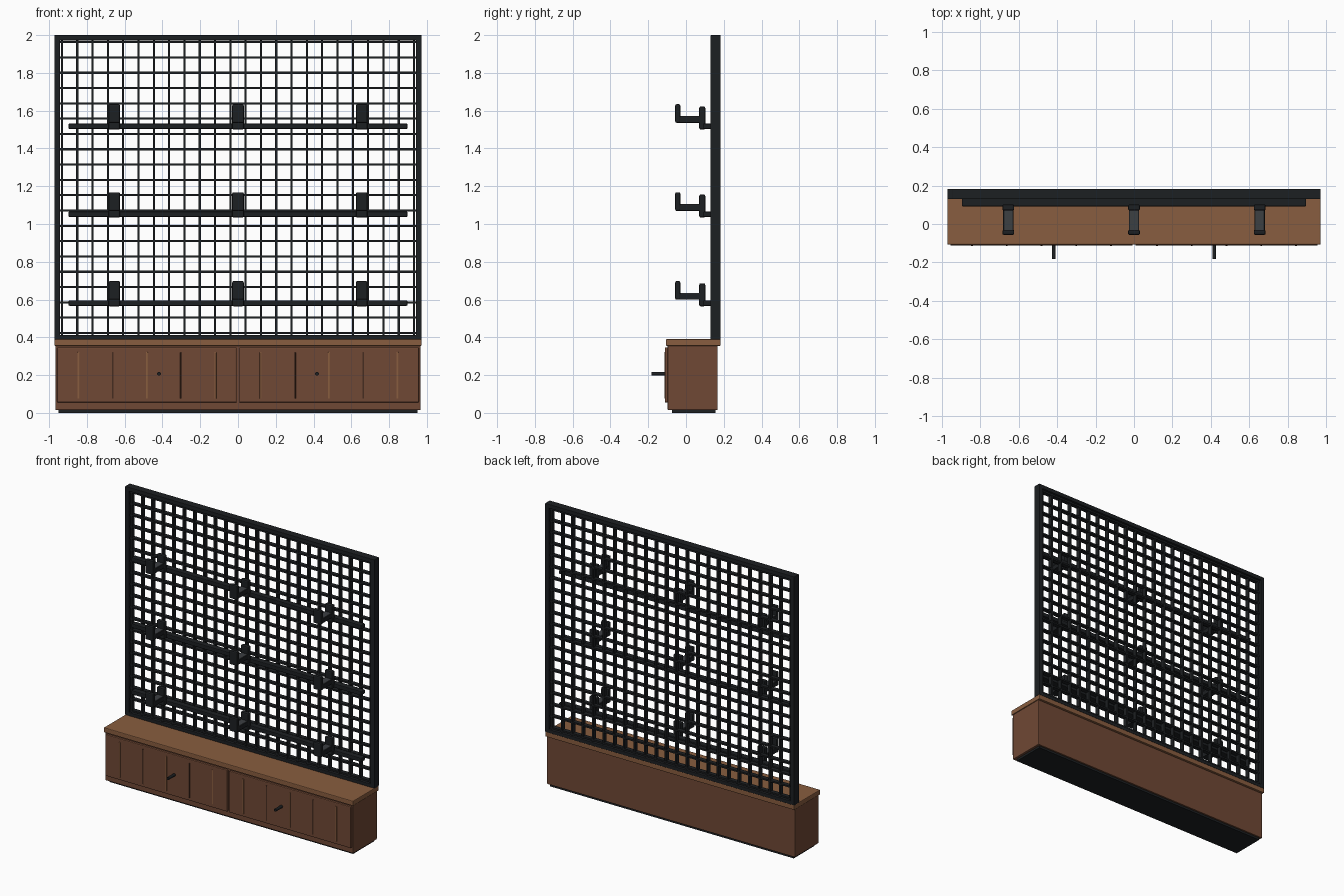
import bpy
import math

if "Cube" in bpy.data.objects:
    bpy.data.objects.remove(bpy.data.objects["Cube"])


def material(name, rgb):
    m = bpy.data.materials.new(name)
    m.diffuse_color = (*rgb, 1)
    m.use_nodes = True
    m.node_tree.nodes["Principled BSDF"].inputs["Base Color"].default_value = m.diffuse_color
    return m


BLACK = material("black_metal", (0.012, 0.014, 0.016))
PAD = material("dark_grey_rubber", (0.045, 0.05, 0.055))
WOOD = material("dark_wood", (0.16, 0.065, 0.035))
TOP = material("light_wood", (0.25, 0.11, 0.05))
GROOVE = material("groove_wood", (0.06, 0.025, 0.014))


def box(name, x, y, z, mat, bevel=0.0):
    """Box from (min, max) ranges, optionally with rounded edges."""
    bpy.ops.mesh.primitive_cube_add(size=1, location=[(r[0] + r[1]) / 2 for r in (x, y, z)])
    o = bpy.context.object
    o.name = name
    o.scale = [r[1] - r[0] for r in (x, y, z)]
    bpy.ops.object.transform_apply(location=False, rotation=False, scale=True)
    o.data.materials.append(mat)
    if bevel:
        b = o.modifiers.new("bevel", "BEVEL")
        b.width = bevel
        b.segments = 2
    return o


def repeat(o, axis, step, count):
    a = o.modifiers.new("array", "ARRAY")
    a.count = count
    a.use_relative_offset = False
    a.use_constant_offset = True
    offset = [0, 0, 0]
    offset[axis] = step
    a.constant_offset_displace = offset


# cabinet
box("plinth", (-0.95, 0.95), (-0.075, 0.157), (0, 0.025), BLACK)
box("cabinet_body", (-0.967, 0.967), (-0.097, 0.168), (0.015, 0.357), WOOD, 0.005)
box("cabinet_top", (-0.972, 0.972), (-0.107, 0.183), (0.355, 0.39), TOP, 0.005)

# doors with vertical strips and a peg handle
for side, label in ((-1, "left"), (1, "right")):
    box(label + "_door", sorted((side * 0.007, side * 0.957)), (-0.112, -0.09), (0.055, 0.347), WOOD, 0.005)
    for i in range(5):
        cx = side * (0.12 + 0.181 * i)
        box(label + "_door_strip", (cx - 0.005, cx + 0.005), (-0.115, -0.108), (0.075, 0.322),
            GROOVE if i % 2 else TOP, 0.002)
    bpy.ops.mesh.primitive_cylinder_add(vertices=24, radius=0.01, depth=0.078,
                                        location=(side * 0.418, -0.144, 0.207),
                                        rotation=(math.pi / 2, 0, 0))
    handle = bpy.context.object
    handle.name = label + "_handle"
    handle.data.materials.append(BLACK)
    bpy.ops.object.shade_smooth_by_angle()

# outer frame
FY = (0.13, 0.183)
for side in (-1, 1):
    box("frame_post", sorted((side * 0.942, side * 0.972)), FY, (0.388, 2.0), BLACK, 0.003)
box("frame_top", (-0.945, 0.945), FY, (1.972, 2.0), BLACK, 0.003)
box("frame_bottom", (-0.945, 0.945), FY, (0.388, 0.413), BLACK, 0.003)

# grid of bars inside the frame
x0, z0, z1, h = 0.932, 0.423, 1.963, 0.0055
bars = box("grid_vertical_bars", (-x0 - h, -x0 + h), (0.141, 0.171), (0.41, 1.975), BLACK)
repeat(bars, 0, 2 * x0 / 23, 24)
bars = box("grid_horizontal_bars", (-0.945, 0.945), (0.142, 0.172), (z0 - h, z0 + h), BLACK)
repeat(bars, 2, (z1 - z0) / 19, 20)

# rails carrying three hook brackets each
for z in (0.617, 1.087, 1.553):
    box("rail", (-0.897, 0.897), (0.092, 0.135), (z - 0.05, z - 0.021), BLACK, 0.005)
    for x in (-0.655, 0, 0.655):
        w = (x - 0.031, x + 0.031)
        box("bracket_plate", w, (0.07, 0.102), (z - 0.053, z + 0.069), BLACK, 0.008)
        box("bracket_arm", (x - 0.027, x + 0.027), (-0.05, 0.08), (z - 0.017, z + 0.014), BLACK, 0.004)
        box("bracket_pad", (x - 0.024, x + 0.024), (-0.035, 0.075), (z + 0.01, z + 0.018), PAD, 0.002)
        box("bracket_lip", w, (-0.057, -0.03), (z - 0.018, z + 0.081), BLACK, 0.008)
